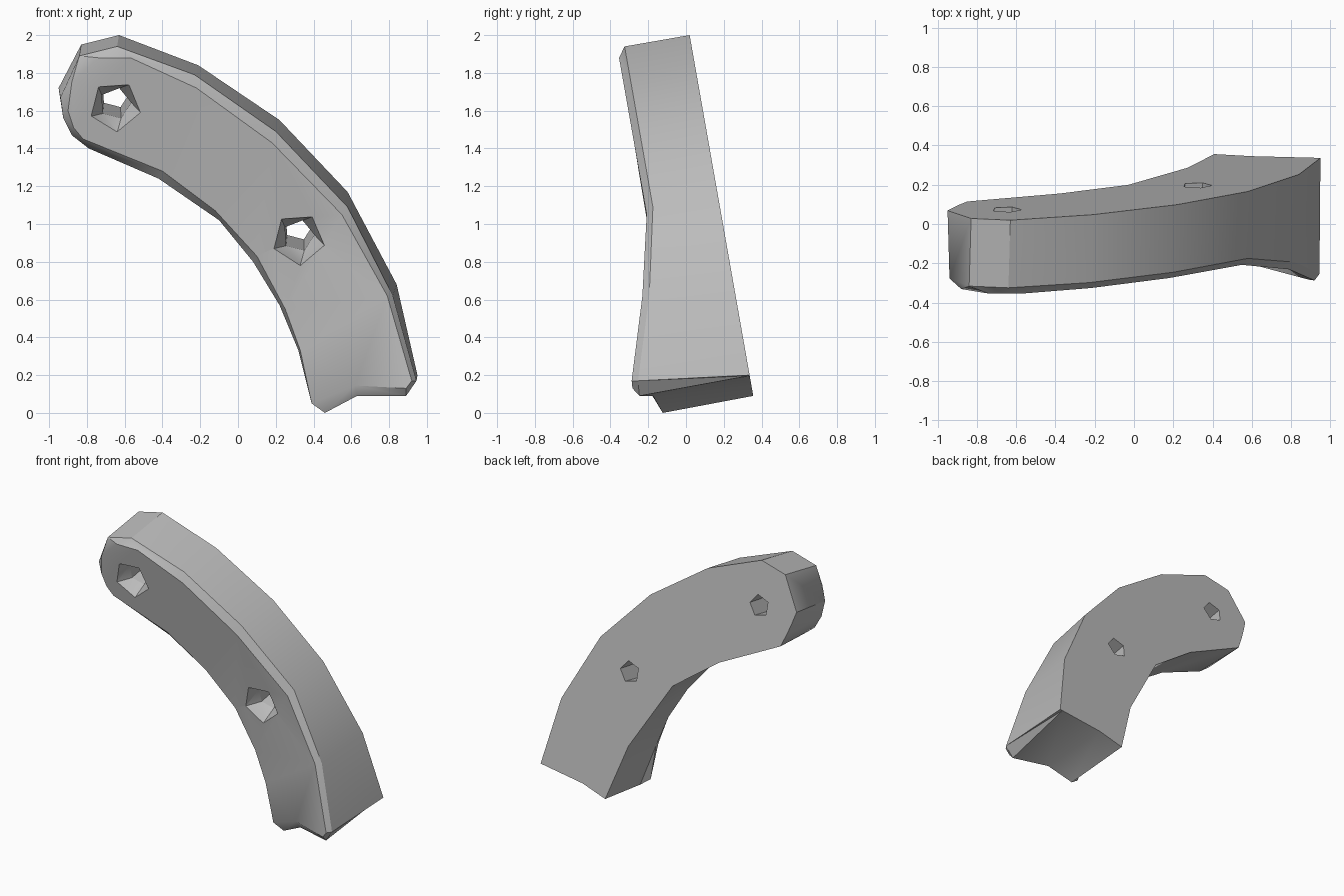
import bpy
import bmesh
import math
from mathutils import Matrix, Vector

default_cube = bpy.data.objects.get("Cube")
if default_cube:
    bpy.data.objects.remove(default_cube, do_unlink=True)

TILT = math.radians(10)
FORWARD = Vector((0, -math.cos(TILT), -math.sin(TILT)))


def make_material(name, color):
    material = bpy.data.materials.new(name)
    material.use_nodes = True
    material.diffuse_color = color
    material.node_tree.nodes["Principled BSDF"].inputs["Base Color"].default_value = color
    return material


def back_plane(z):
    """Depth of the leaning flat back at a given height."""
    return 0.372 - z * math.tan(TILT)


def body_depth(x, z):
    """Constant thickness above, flaring forward toward the lower outer foot."""
    return 0.395 + 0.29 * x * max(0, 1.05 - z)


def make_object(name, bm, material):
    bmesh.ops.recalc_face_normals(bm, faces=bm.faces)
    mesh = bpy.data.meshes.new(name)
    bm.to_mesh(mesh)
    bm.free()
    obj = bpy.data.objects.new(name, mesh)
    bpy.context.collection.objects.link(obj)
    mesh.materials.append(material)
    return obj


def bridge(bm, first, second):
    count = len(first)
    for i in range(count):
        j = (i + 1) % count
        bm.faces.new((first[i], first[j], second[j], second[i]))


# Matching outlines: outer curve, rounded upper end, inner curve, notched foot
back_outline = [
    (.95, .2), (.84, .68), (.58, 1.17), (.22, 1.55), (-.21, 1.84), (-.63, 2),
    (-.83, 1.95), (-.95, 1.72), (-.92, 1.63), (-.89, 1.55), (-.85, 1.46),
    (-.38, 1.23), (-.03, .98), (.12, .735), (.27, .49), (.34, .29),
    (.41, .09), (.6, .15), (.93, .197)]
rim_outline = [
    (.945, .17), (.82, .62), (.58, 1.09), (.2, 1.49), (-.23, 1.79), (-.64, 1.94),
    (-.84, 1.89), (-.94, 1.67), (-.925, 1.56), (-.88, 1.47), (-.79, 1.4),
    (-.42, 1.24), (-.1, 1.02), (.08, .8), (.22, .57), (.32, .33),
    (.46, 0), (.63, .09), (.89, .09)]
face_outline = [
    (.92, .17), (.79, .62), (.55, 1.05), (.18, 1.43), (-.22, 1.72), (-.57, 1.88),
    (-.74, 1.88), (-.88, 1.75), (-.9, 1.6), (-.87, 1.51), (-.82, 1.45),
    (-.4, 1.28), (-.12, 1.07), (.1, .83), (.25, .55), (.33, .33),
    (.39, .05), (.62, .145), (.89, .13)]

grey = make_material("plain grey", (0.5, 0.5, 0.5, 1))

# Curved arm: flat back, walls, chamfer and bent front
bm = bmesh.new()
back = [bm.verts.new((x, back_plane(z), z)) for x, z in back_outline]
rim = [bm.verts.new((x, back_plane(z) - body_depth(x, z) + 0.04, z))
       for x, z in rim_outline]
face = [bm.verts.new((x, back_plane(z) - body_depth(x, z), z))
        for x, z in face_outline]
bridge(bm, back, rim)
bridge(bm, rim, face)
bm.faces.new(back)
for i in range(1, 5):
    bm.faces.new((face[i], face[i + 1], face[15 - i], face[16 - i]))
bm.faces.new(face[5:12])
bm.faces.new((face[0], face[1], face[15], face[17], face[18]))
bm.faces.new((face[15], face[16], face[17]))
bmesh.ops.triangulate(bm, faces=[f for f in bm.faces if len(f.verts) < 7])
arm = make_object("curved_arm", bm, grey)


def make_hole_cutter(name, x, z):
    """Five sided hole with a wide tapered mouth at the front."""
    bm = bmesh.new()
    origin = Vector((x, back_plane(z), z))
    side, up = Vector((1, 0, 0)), Vector((1, 0, 0)).cross(FORWARD)
    rings = []
    for depth, radius, twist in ((-.1, .075, 0), (.3, .085, 0), (.395, .14, .3), (.5, .16, .3)):
        ring = []
        for i in range(5):
            angle = math.tau * i / 5 + twist + 1.2
            offset = side * math.cos(angle) + up * math.sin(angle)
            ring.append(bm.verts.new(origin + FORWARD * depth + offset * radius))
        rings.append(ring)
    for first, second in zip(rings, rings[1:]):
        bridge(bm, first, second)
    bm.faces.new(rings[0])
    bm.faces.new(rings[-1])
    bmesh.ops.triangulate(bm, faces=bm.faces[:])
    cutter = make_object(name, bm, grey)
    cutter.hide_render = True
    return cutter


# Two screw holes through the arm
bpy.context.view_layer.objects.active = arm
arm.select_set(True)
for name, x, z in (("upper_hole_cutter", -.65, 1.69), ("lower_hole_cutter", .32, .99)):
    cutter = make_hole_cutter(name, x, z)
    cut = arm.modifiers.new(name, "BOOLEAN")
    cut.operation = "DIFFERENCE"
    cut.solver = "EXACT"
    cut.object = cutter
    bpy.ops.object.modifier_apply(modifier=cut.name)
    bpy.data.objects.remove(cutter, do_unlink=True)

bpy.ops.object.shade_smooth_by_angle(angle=math.radians(30))
